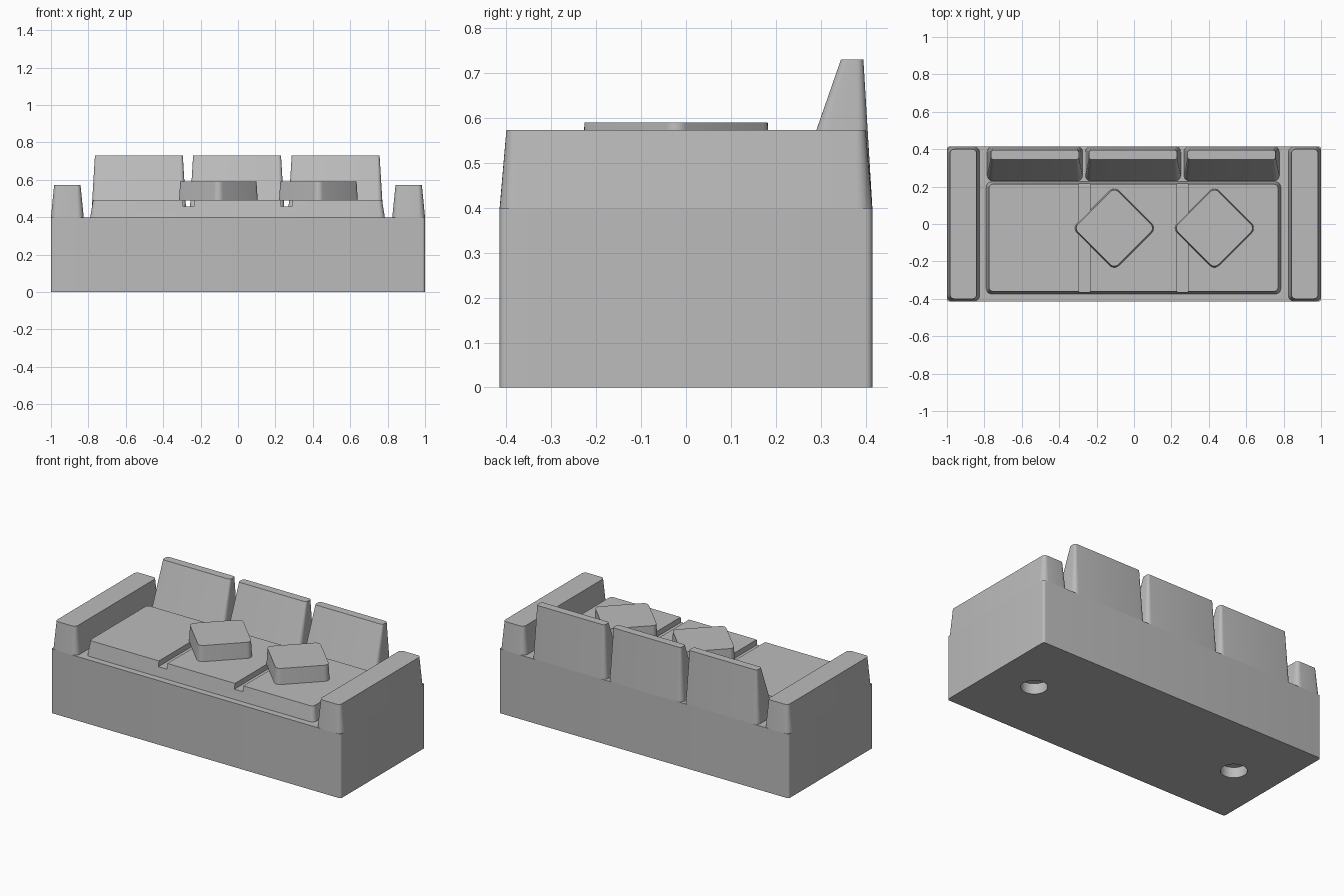
import bpy, bmesh, math
from mathutils import Matrix

cube = bpy.data.objects.get("Cube")
if cube:
    bpy.data.objects.remove(cube, do_unlink=True)

# One plain grey for the whole piece
grey = bpy.data.materials.new("plain grey")
grey.use_nodes = True
grey.diffuse_color = (0.5, 0.5, 0.5, 1)
grey.node_tree.nodes["Principled BSDF"].inputs["Base Color"].default_value = (0.5, 0.5, 0.5, 1)


def outline(rect, r, steps=6):
    """Rounded rectangle (x0, x1, y0, y1) with corner radius r."""
    x0, x1, y0, y1 = rect
    centres = [(x1 - r, y1 - r), (x0 + r, y1 - r), (x0 + r, y0 + r), (x1 - r, y0 + r)]
    pts = []
    for i, (cx, cy) in enumerate(centres):
        for s in range(steps + 1):
            a = math.pi / 2 * (i + s / steps)
            pts.append((cx + r * math.cos(a), cy + r * math.sin(a)))
    return pts


def make_object(name, bm):
    bmesh.ops.recalc_face_normals(bm, faces=bm.faces)
    mesh = bpy.data.meshes.new(name)
    bm.to_mesh(mesh)
    bm.free()
    mesh.materials.append(grey)
    obj = bpy.data.objects.new(name, mesh)
    bpy.context.collection.objects.link(obj)
    return obj


def block(name, z0, z1, low, high, r0, r1):
    """Tapered block with rounded upright corners."""
    bm = bmesh.new()
    lo = [bm.verts.new((x, y, z0)) for x, y in outline(low, r0)]
    hi = [bm.verts.new((x, y, z1)) for x, y in outline(high, r1)]
    bm.faces.new(lo)
    bm.faces.new(hi)
    n = len(lo)
    for i in range(n):
        j = (i + 1) % n
        bm.faces.new((lo[i], lo[j], hi[j], hi[i]))
    return make_object(name, bm)


def cut(target, cutter):
    """Subtract cutter from target, bake the result and drop the cutter."""
    cutter.hide_render = True
    mod = target.modifiers.new("cut", 'BOOLEAN')
    mod.operation = 'DIFFERENCE'
    mod.solver = 'EXACT'
    mod.object = cutter
    deps = bpy.context.evaluated_depsgraph_get()
    mesh = bpy.data.meshes.new_from_object(target.evaluated_get(deps))
    target.modifiers.clear()
    target.data = mesh
    bpy.data.objects.remove(cutter, do_unlink=True)


parts = []

# Base with two round sockets underneath
base = block("base", 0, 0.4, (-1, 1, -0.415, 0.415), (-1, 1, -0.415, 0.415), 0.015, 0.015)
for x in (-0.72, 0.72):
    bm = bmesh.new()
    bmesh.ops.create_cone(bm, cap_ends=True, segments=32, radius1=0.075, radius2=0.075,
                          depth=0.13, matrix=Matrix.Translation((x, 0, 0)))
    cut(base, make_object("socket_cutter", bm))
parts.append(base)

# Armrests
for side, name in ((-1, "right_armrest"), (1, "left_armrest")):
    low = sorted((side * 0.825, side * 1.0))
    high = sorted((side * 0.842, side * 0.983))
    parts.append(block(name, 0.4, 0.573, (*low, -0.415, 0.415),
                       (*high, -0.4, 0.4), 0.035, 0.022))

# Seat with two grooves running front to back
seat = block("seat", 0.4, 0.492, (-0.79, 0.785, -0.375, 0.226),
             (-0.775, 0.77, -0.36, 0.213), 0.03, 0.022)
for x in (-0.265, 0.26):
    groove = (x - 0.029, x + 0.029, -0.5, 0.5)
    cut(seat, block("groove_cutter", 0.458, 0.6, groove, groove, 0.001, 0.001))
parts.append(seat)

# Three sloping back cushions
for i, x in enumerate((-0.53, -0.005, 0.522)):
    parts.append(block(f"back_cushion_{i + 1}", 0.4, 0.73,
                       (x - 0.255, x + 0.255, 0.23, 0.415),
                       (x - 0.235, x + 0.235, 0.345, 0.395), 0.03, 0.014))

# Two loose pillows turned to diamonds
for i, x in enumerate((-0.105, 0.43)):
    pillow = block(f"pillow_{i + 1}", 0.49, 0.59, (-0.159, 0.159, -0.159, 0.159),
                   (-0.153, 0.153, -0.153, 0.153), 0.035, 0.03)
    pillow.data.transform(Matrix.Translation((x, -0.022, 0)) @ Matrix.Rotation(math.pi / 4, 4, 'Z'))
    parts.append(pillow)

# Smooth rounded corners, keep hard edges
bpy.ops.object.select_all(action='DESELECT')
for obj in parts:
    obj.select_set(True)
bpy.context.view_layer.objects.active = base
bpy.ops.object.shade_smooth_by_angle(angle=math.radians(35))
